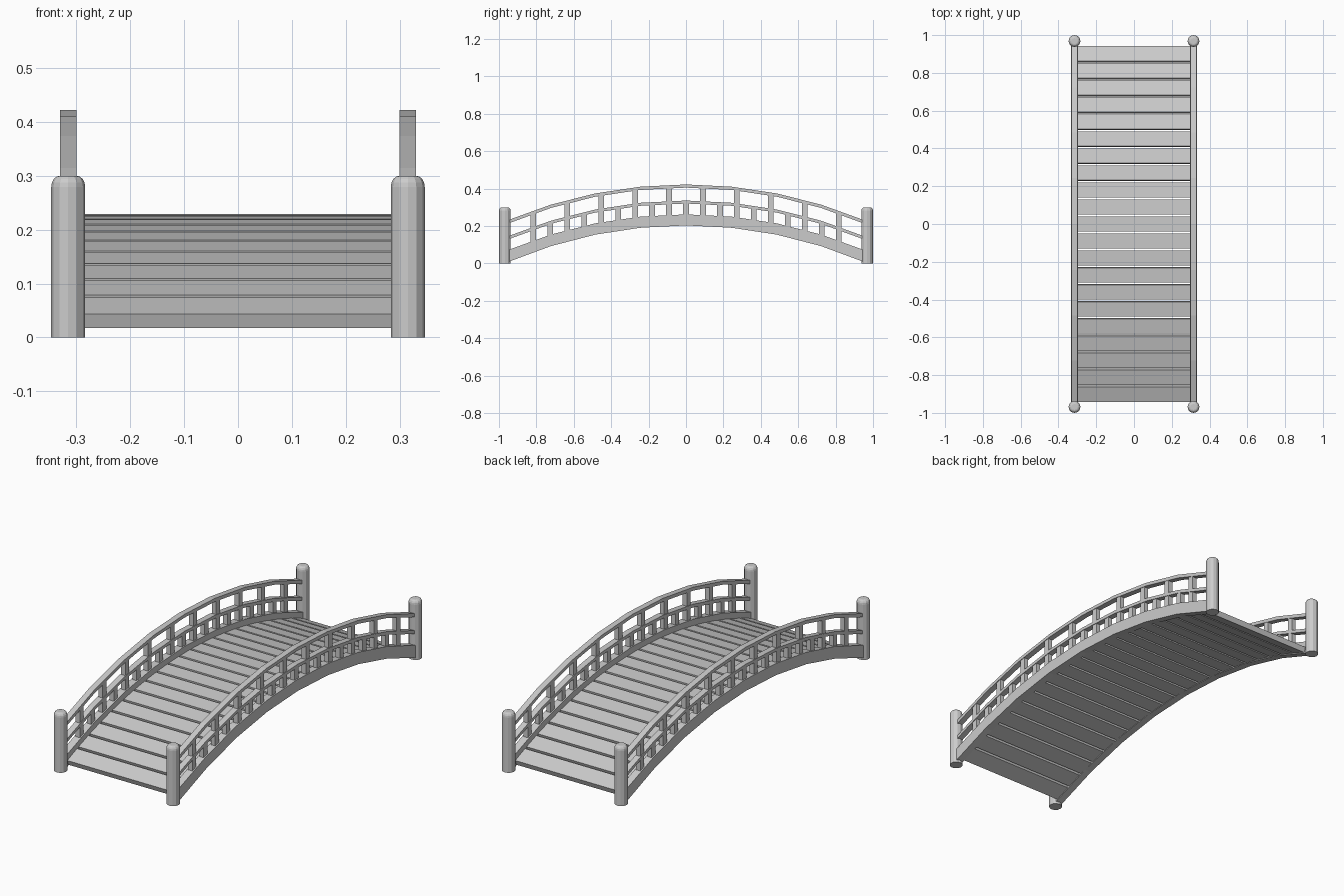
import bpy, bmesh, math
from mathutils import Matrix

if "Cube" in bpy.data.objects:
    bpy.data.objects.remove(bpy.data.objects["Cube"])

R = 2.47          # arch radius
HALF = 0.952      # half length of the arched parts
SIDE_X = 0.315    # centre line of each railing


def drop(y):
    return R - math.sqrt(R * R - y * y)


# Arch vertices: eight straight segments at equal angles
A = math.asin(HALF / R)
ARCH_Y = [R * math.sin(A * i / 4) for i in range(-4, 5)]


def seg_drop(y):
    """Drop of the faceted arch at y."""
    for a, b in zip(ARCH_Y, ARCH_Y[1:]):
        if a <= y <= b:
            t = (y - a) / (b - a)
            return drop(a) * (1 - t) + drop(b) * t
    return drop(y)


def finish(name, bm):
    bmesh.ops.recalc_face_normals(bm, faces=bm.faces)
    me = bpy.data.meshes.new(name)
    bm.to_mesh(me)
    bm.free()
    ob = bpy.data.objects.new(name, me)
    bpy.context.collection.objects.link(ob)
    return ob


def arched_bar(name, x, width, bottom, top):
    bm = bmesh.new()
    rings = []
    for y in ARCH_Y:
        d = drop(y)
        # keep thickness constant across the slope
        low = top - (top - bottom) / math.sqrt(1 - (y / R) ** 2)
        rings.append([bm.verts.new((x + sx * width / 2, y, z - d))
                      for sx, z in ((-1, low), (1, low), (1, top), (-1, top))])
    for a, b in zip(rings, rings[1:]):
        for i in range(4):
            j = (i + 1) % 4
            bm.faces.new((a[i], a[j], b[j], b[i]))
    bm.faces.new(rings[0])
    bm.faces.new(rings[-1])
    return finish(name, bm)


def add_box(bm, size, matrix):
    bmesh.ops.create_cube(bm, size=1, matrix=matrix @ Matrix.Diagonal((*size, 1)))


def balusters(name, x, ys, bottom, top):
    bm = bmesh.new()
    for y in ys:
        add_box(bm, (0.024, 0.03, top - bottom),
                Matrix.Translation((x, y, (top + bottom) / 2 - seg_drop(y))))
    return finish(name, bm)


def end_post(name, x, y):
    # Turned profile with a rounded top, 12 sides
    r, h, b = 0.0315, 0.30, 0.021
    prof = [(r, 0)] + [(r - b * 0.75 * (1 - math.cos(t)), h - b + b * math.sin(t))
                       for t in (math.pi / 2 * i / 4 for i in range(5))]
    bm = bmesh.new()
    rings = [[bm.verts.new((x + pr * math.cos(math.tau * k / 12),
                            y + pr * math.sin(math.tau * k / 12), z))
              for k in range(12)] for pr, z in prof]
    for a, c in zip(rings, rings[1:]):
        for k in range(12):
            n = (k + 1) % 12
            bm.faces.new((a[k], a[n], c[n], c[k]))
    bm.faces.new(rings[0])
    bm.faces.new(rings[-1])
    return finish(name, bm)


# Deck of 21 planks, tilted to follow the arch
COUNT, PITCH = 21, 0.0903
bm = bmesh.new()
for i in range(COUNT):
    y = (i - (COUNT - 1) / 2) * PITCH
    ang = math.asin(y / R)
    m = (Matrix.Translation((0, y, 0.2295 - drop(y))) @ Matrix.Rotation(-ang, 4, 'X')
         @ Matrix.Translation((0, 0, -0.0135)))
    add_box(bm, (0.61, (PITCH - 0.012) / math.cos(ang), 0.027), m)
finish("deck_planks", bm)

# Stringers, rails, balusters and posts on both sides
tall = [(i + 0.5) * 0.1815 for i in range(-5, 5)]
short = [i * 0.1815 for i in range(-4, 5)]
for side, s in (("left", -1), ("right", 1)):
    x = s * SIDE_X
    arched_bar(side + "_stringer", x, 0.037, 0.203, 0.262)
    arched_bar(side + "_middle_rail", x, 0.03, 0.320, 0.336)
    arched_bar(side + "_top_rail", x, 0.03, 0.405, 0.422)
    balusters(side + "_tall_balusters", x, tall, 0.25, 0.412)
    balusters(side + "_short_balusters", x, short, 0.25, 0.328)
    for end, e in (("front", -1), ("back", 1)):
        end_post(f"{end}_{side}_post", x, e * 0.9685)
